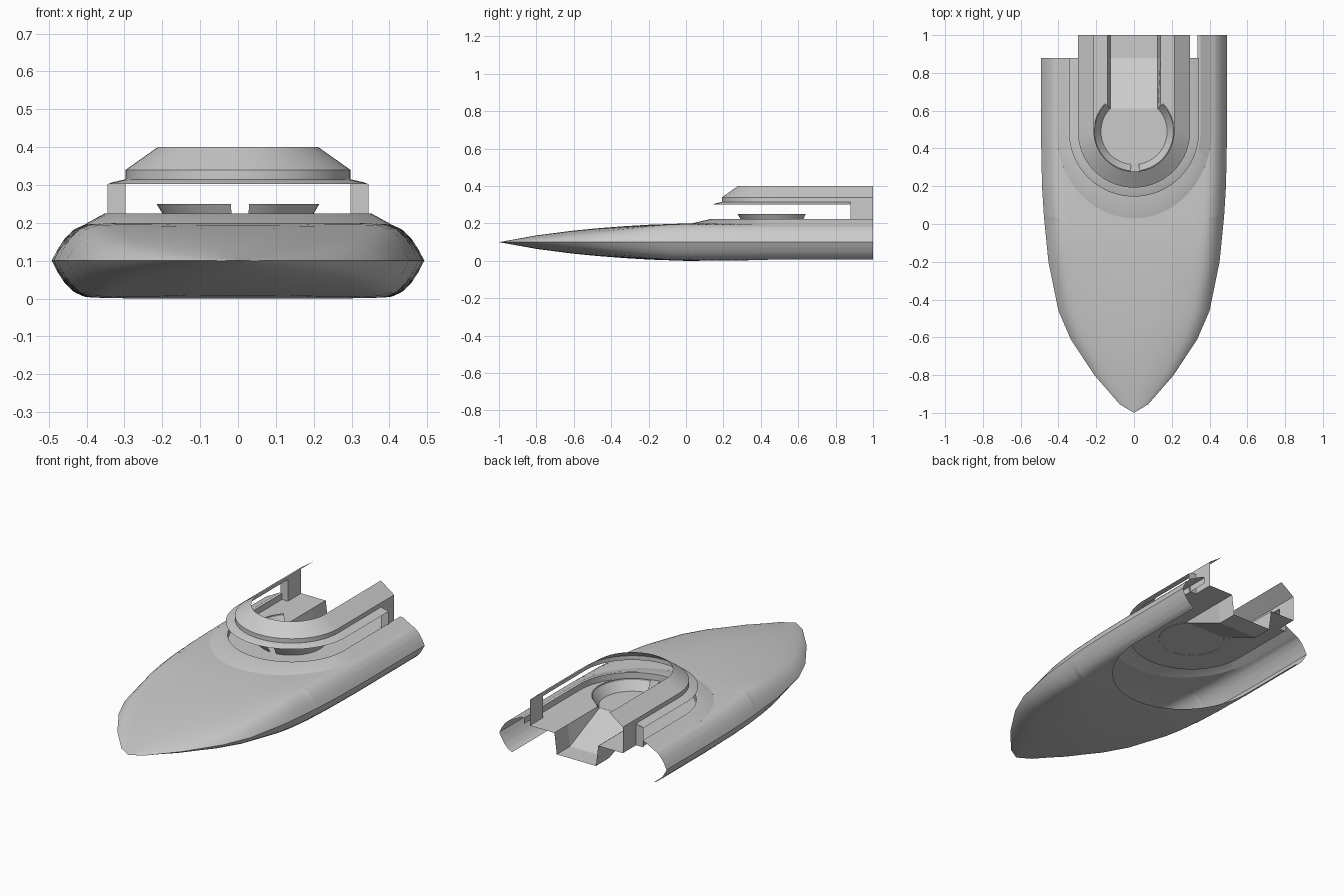
import bpy, bmesh, math

if "Cube" in bpy.data.objects:
    bpy.data.objects.remove(bpy.data.objects["Cube"])

CY = 0.49      # centre of the rounded cockpit
LEFT_END, RIGHT_END = 0.88, 1.0


def lerp_table(table, v):
    for (a, p), (b, q) in zip(table, table[1:]):
        if v <= b:
            return p + (q - p) * (v - a) / (b - a)
    return table[-1][1]


def make(name, verts, faces, smooth=True):
    bm = bmesh.new()
    vs = [bm.verts.new(v) for v in verts]
    for f in faces:
        bm.faces.new([vs[i] for i in f])
    bmesh.ops.remove_doubles(bm, verts=bm.verts[:], dist=0.0004)
    bmesh.ops.dissolve_degenerate(bm, edges=bm.edges[:], dist=0.0002)
    bmesh.ops.recalc_face_normals(bm, faces=bm.faces[:])
    me = bpy.data.meshes.new(name)
    bm.to_mesh(me)
    bm.free()
    ob = bpy.data.objects.new(name, me)
    bpy.context.collection.objects.link(ob)
    if smooth:
        bpy.ops.object.select_all(action='DESELECT')
        ob.select_set(True)
        bpy.context.view_layer.objects.active = ob
        bpy.ops.object.shade_smooth_by_angle(angle=math.radians(25))
    return ob


def skin(name, rows, smooth=True):
    """Quads between rows of points of equal length."""
    n = len(rows[0])
    faces = [(r * n + i, r * n + i + 1, (r + 1) * n + i + 1, (r + 1) * n + i)
             for r in range(len(rows) - 1) for i in range(n - 1)]
    return make(name, [p for row in rows for p in row], faces, smooth)


# Hull shape: half width, half height and cross-section
WIDTH = [(-1, 0), (-.955, .075), (-.8, .21), (-.61, .335), (-.46, .4), (-.2, .453),
         (.04, .477), (.2, .487), (.45, .492), (1, .492)]
HEIGHT = [(-1, 0), (-.8, .036), (-.6, .062), (-.4, .081), (-.2, .093), (0, .1), (1, .1)]
SECTION = [(0, 1), (.7, .99), (.82, .96), (.88, .83), (.93, .59), (.97, .29), (1, 0)]


def hull_h(x, y):
    w = max(lerp_table(WIDTH, y), 1e-5)
    t = min(abs(x) / w, 1)
    k = min(max((y + 1) / 0.9, 0), 1)
    return lerp_table(HEIGHT, y) * (k * lerp_table(SECTION, t) + (1 - k) * (1 - t ** 2.5))


def opening(y):
    if y <= 0.03:
        return 0
    return 0.41 * math.sqrt(max(0, 1 - ((CY - y) / 0.46) ** 2)) if y < CY else 0.41


# Hull shell: four mirrored quarters, open above and below the cockpit
ys = [-1, -.98, -.955, -.88, -.8, -.7, -.61, -.53, -.46, -.33, -.2, -.1, 0, .03]
ys += [CY - 0.46 * math.cos(math.radians(a)) for a in range(6, 91, 6)]
N = 14
verts, faces = [], []
for sx, end in ((1, RIGHT_END), (-1, LEFT_END)):
    for sz in (1, -1):
        base = len(verts)
        rows = ys + [end]
        for y in rows:
            xi, w = opening(y), lerp_table(WIDTH, y)
            for i in range(N + 1):
                x = xi + (w - xi) * (1 - (1 - i / N) ** 1.6)
                verts.append((sx * x, y, 0.1 + sz * hull_h(x, y)))
        for r in range(len(rows) - 1):
            for i in range(N):
                a = base + r * (N + 1) + i
                faces.append((a, a + 1, a + N + 2, a + N + 1))
make("hull", verts, faces)


def u_path(a, b, z, left, right):
    """U-shaped path, round at the front; z None follows the hull."""
    pts = [(-a, left)]
    for i in range(41):
        t = math.pi + math.pi * i / 40
        pts.append((a * math.cos(t), CY + b * math.sin(t)))
    pts.append((a, right))
    return [(x, y, 0.1 + hull_h(x, y) if z is None else z) for x, y in pts]


def u_sweep(name, profile, left, right):
    return skin(name, [u_path(a, b, z, left, right) for a, b, z in profile])


# Raised coaming around the cockpit
u_sweep("coaming", [(.41, .46, None), (.352, .352, .225), (.335, .335, .225),
                    (.335, .335, .19)], LEFT_END, RIGHT_END)

# Cockpit floor and side benches
u_sweep("cockpit_floor", [(.335, .335, .19), (.297, .297, .19)], .88, .88)
u_sweep("bench_floor", [(.297, .297, .19), (.14, .14, .19)], 1, 1)

# Round central floor
disc = [(.175 * math.cos(math.tau * i / 40), CY + .175 * math.sin(math.tau * i / 40), .192)
        for i in range(40)]
disc = [(x, min(y, .612), z) for x, y, z in disc]
make("round_floor", disc, [tuple(range(40))], False)

# Stern channel ramping down from the round floor
skin("stern_channel", [[(-.14, y, .191), (-.125, y, z), (.125, y, z), (.14, y, .191)]
                       for y, z in ((.61, .19), (.88, .07), (1, .07))], False)

# Curved seat backs, split at the front
for name, a0, a1 in (("seat_right", -82, 44), ("seat_left", 136, 265)):
    angles = [math.radians(a0 + (a1 - a0) * i / 20) for i in range(21)]
    skin(name, [[(r * math.cos(t), CY + r * math.sin(t), z) for t in angles]
                for r, z in ((.215, .25), (.209, .25), (.209, .241), (.175, .19))])
    skin(name + "_back", [[(r * math.cos(t), CY + r * math.sin(t), z) for t in angles]
                          for r, z in ((.215, .25), (.178, .188))])

# Roof band with lower flange
u_sweep("roof_band", [(.212, .212, .4), (.297, .297, .34), (.297, .297, .315)], 1, 1)
u_sweep("roof_flange", [(.297, .297, .315), (.333, .333, .307), (.345, .345, .302)], .88, .88)

# Stern walls and pillars carrying the roof
for side, s in (("right", 1), ("left", -1)):
    skin("stern_wall_" + side, [[(s * .297, y, .19), (s * .297, y, .32)] for y in (.88, 1)], False)
    make("pillar_" + side, [(s * .297, .88, .19), (s * .345, .88, .19), (s * .345, .88, .302),
                            (s * .297, .88, .315)], [(0, 1, 2, 3)], False)
